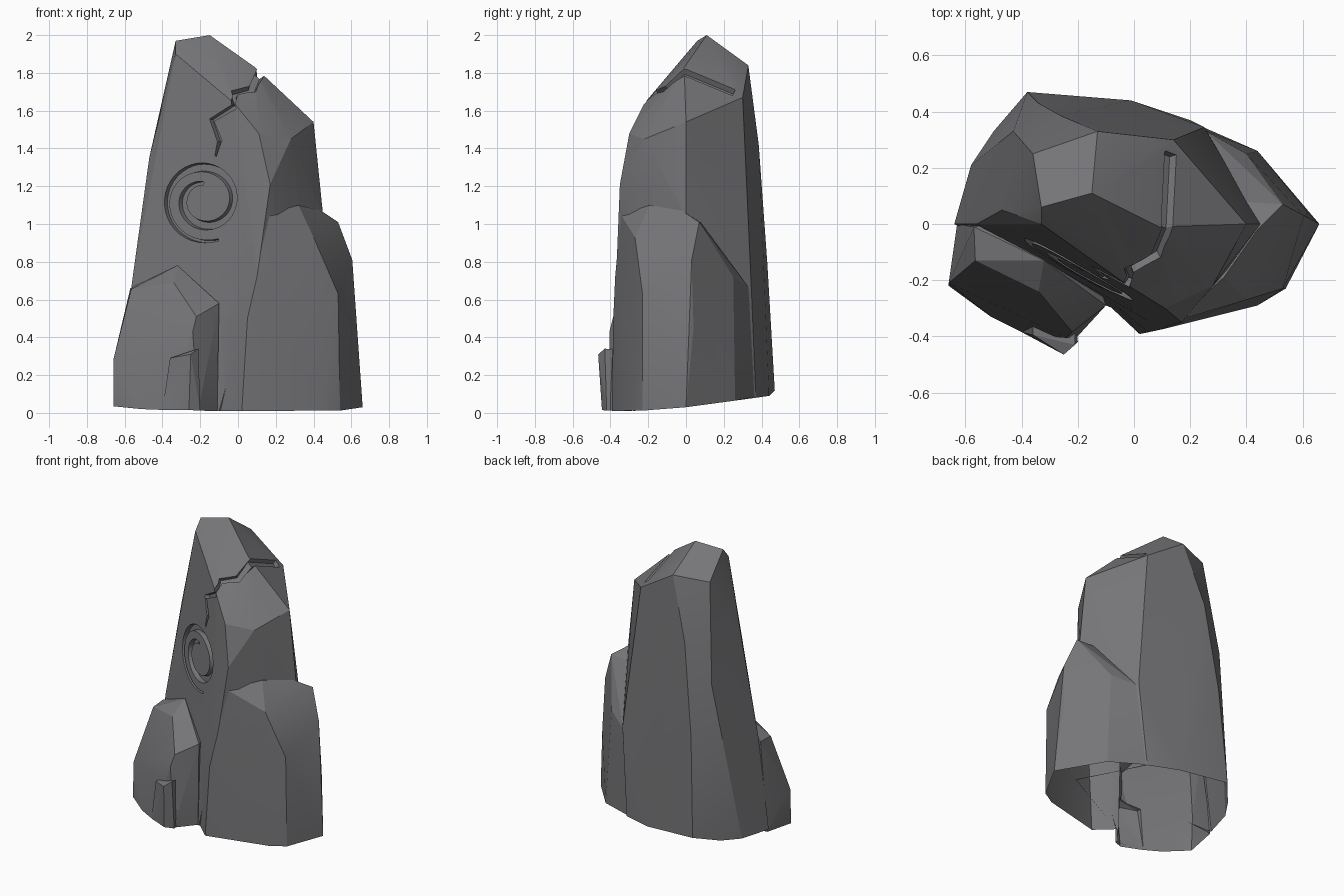
import bpy, bmesh, math
from mathutils import Vector
from mathutils.bvhtree import BVHTree

if "Cube" in bpy.data.objects:
    bpy.data.objects.remove(bpy.data.objects["Cube"])

stone = bpy.data.materials.new("grey stone")
stone.diffuse_color = (0.18, 0.178, 0.187, 1)
stone.use_nodes = True
stone.node_tree.nodes["Principled BSDF"].inputs["Base Color"].default_value = stone.diffuse_color


def add_mesh(name, bm):
    bmesh.ops.recalc_face_normals(bm, faces=bm.faces)
    me = bpy.data.meshes.new(name)
    bm.to_mesh(me)
    bm.free()
    me.materials.append(stone)
    ob = bpy.data.objects.new(name, me)
    bpy.context.collection.objects.link(ob)
    return ob


def hull(name, pts):
    """Faceted rock chunk from its corner points."""
    bm = bmesh.new()
    vs = [bm.verts.new(p) for p in pts]
    r = bmesh.ops.convex_hull(bm, input=vs)
    bad = [g for g in r["geom_interior"] if isinstance(g, bmesh.types.BMVert)]
    bmesh.ops.delete(bm, geom=bad, context='VERTS')
    bmesh.ops.dissolve_limit(bm, angle_limit=math.radians(3), verts=bm.verts, edges=bm.edges)
    return add_mesh(name, bm)


def groove(name, pts, normals, widths, depth):
    """V-shaped cutter swept along points lying on the surface."""
    bm = bmesh.new()
    rings = []
    n = len(pts)
    for i, (p, nn, w) in enumerate(zip(pts, normals, widths)):
        t = (pts[min(i + 1, n - 1)] - pts[max(i - 1, 0)]).normalized()
        s = t.cross(nn).normalized() * w / 2
        up = nn * 0.03
        prof = [p + s * 1.1 + up, p + s * 0.7 - nn * depth,
                p - s * 0.7 - nn * depth, p - s * 1.1 + up]
        rings.append([bm.verts.new(q) for q in prof])
    for a, b in zip(rings, rings[1:]):
        for k in range(4):
            bm.faces.new((a[k], a[(k + 1) % 4], b[(k + 1) % 4], b[k]))
    bm.faces.new(rings[0])
    bm.faces.new(rings[-1])
    return add_mesh(name, bm)


def boolean(ob, other, op):
    m = ob.modifiers.new(op, 'BOOLEAN')
    m.operation, m.object, m.solver = op, other, 'EXACT'
    dg = bpy.context.evaluated_depsgraph_get()
    me = bpy.data.meshes.new_from_object(ob.evaluated_get(dg))
    ob.modifiers.clear()
    ob.data = me
    bpy.data.objects.remove(other)


# tall main stone
main = hull("standing_stone", [
    (-.15, .11, 2.0), (-.33, .06, 1.97), (-.13, .33, 1.84), (-.36, .25, 1.82),
    (-.33, .0, 1.9), (.09, -.01, 1.83), (.40, .0, 1.54), (.14, .30, 1.67),
    (-.17, -.11, 1.77), (-.02, -.22, 1.64), (.11, -.30, 1.48), (.28, -.22, 1.45),
    (.17, -.35, 1.21), (.45, .0, 1.05), (.25, .345, .68), (-.47, .05, 1.35),
    (-.26, .385, 1.42), (-.43, .33, 1.15), (-.34, .43, .8), (-.56, .0, .7),
    (.10, -.37, .72), (-.10, -.29, .01), (-.64, .0, .07),
    (-.58, .21, .07), (-.50, .33, .08), (-.38, .47, .12), (-.01, .44, .09),
    (.2, .37, .08), (.48, .0, .03)])

# lower shoulder rock on the right
right_rock = hull("right_rock", [
    (.15, -.345, 1.05), (.32, -.19, 1.10), (.44, -.02, 1.07), (.53, .07, 1.01),
    (.40, -.27, .93), (.605, .03, .81), (.53, -.23, .63), (.10, -.375, .72),
    (.05, -.385, .5), (.02, -.392, .01), (.44, -.29, .012), (.54, -.23, .012),
    (.66, .0, .03), (.62, .04, .45), (.44, .26, .065), (.40, .25, .72),
    (.25, .335, .66), (.2, .365, .085), (.1, .1, .08), (.1, .1, 1.0),
    (-.10, -.28, .01), (-.07, -.285, .47)])

# small rock on the left
left_rock = hull("left_rock", [
    (-.57, -.01, .66), (-.32, -.13, .78), (-.565, -.13, .655), (-.34, -.24, .69),
    (-.10, -.29, .58), (-.22, -.385, .51), (-.24, -.405, .43), (-.66, -.21, .28),
    (-.66, -.22, .035), (-.51, -.33, .02), (-.38, -.395, .015), (-.21, -.41, .012),
    (-.11, -.285, .01), (-.2, .05, .05), (-.2, .05, .6), (-.63, .0, .05)])

# chip of stone at the foot
foot_chip = hull("foot_chip", [
    (-.40, -.385, .015), (-.36, -.395, .29), (-.25, -.465, .31), (-.21, -.43, .34),
    (-.26, -.445, .015), (-.20, -.42, .012), (-.21, -.3, .33), (-.21, -.3, .02),
    (-.36, -.3, .29), (-.39, -.3, .02)])

# surface of the main stone, used to lay out the carvings
bm = bmesh.new()
bm.from_mesh(main.data)
bvh = BVHTree.FromBMesh(bm)
bm.free()

for other in (right_rock, left_rock, foot_chip):
    boolean(main, other, 'UNION')

# carved spiral on the front face
pts, widths = [], []
face_n = bvh.ray_cast(Vector((-.18, -2, 1.125)), Vector((0, 1, 0)))[1]
STEPS = 60
for i in range(STEPS + 1):
    f = i / STEPS
    a = math.radians(-70 - 560 * f)
    r = .222 - .132 * f
    hit = bvh.ray_cast(Vector((-.18 + r * math.cos(a), -2, 1.125 + r * math.sin(a))),
                       Vector((0, 1, 0)))
    pts.append(hit[0])
    widths.append(.012 + .04 * min(1, f * 3, (1.02 - f) * 6))
spiral = groove("spiral_cutter", pts, [face_n] * len(pts), widths, .028)
boolean(main, spiral, 'DIFFERENCE')

# jagged crack running down from the right shoulder
path = [(.17, .27, 1.74), (.125, .0, 1.81), (.08, -.12, 1.72), (-.02, -.16, 1.69),
        (-.015, -.21, 1.62), (-.14, -.16, 1.55), (-.10, -.2, 1.44), (-.125, -.2, 1.36)]
near = [bvh.find_nearest(Vector(p)) for p in path]
crack = groove("crack_cutter", [h[0] for h in near], [h[1] for h in near],
               [.06, .06, .05, .045, .04, .035, .03, .01], .03)
boolean(main, crack, 'DIFFERENCE')

# open underside
bm = bmesh.new()
bm.from_mesh(main.data)
bm.normal_update()
under = [f for f in bm.faces if f.normal.z < -.7 and f.calc_center_median().z < .2]
bmesh.ops.delete(bm, geom=under, context='FACES')
bm.to_mesh(main.data)
bm.free()

bpy.ops.object.select_all(action='DESELECT')
main.select_set(True)
bpy.context.view_layer.objects.active = main
bpy.ops.object.shade_smooth_by_angle(angle=math.radians(16))
